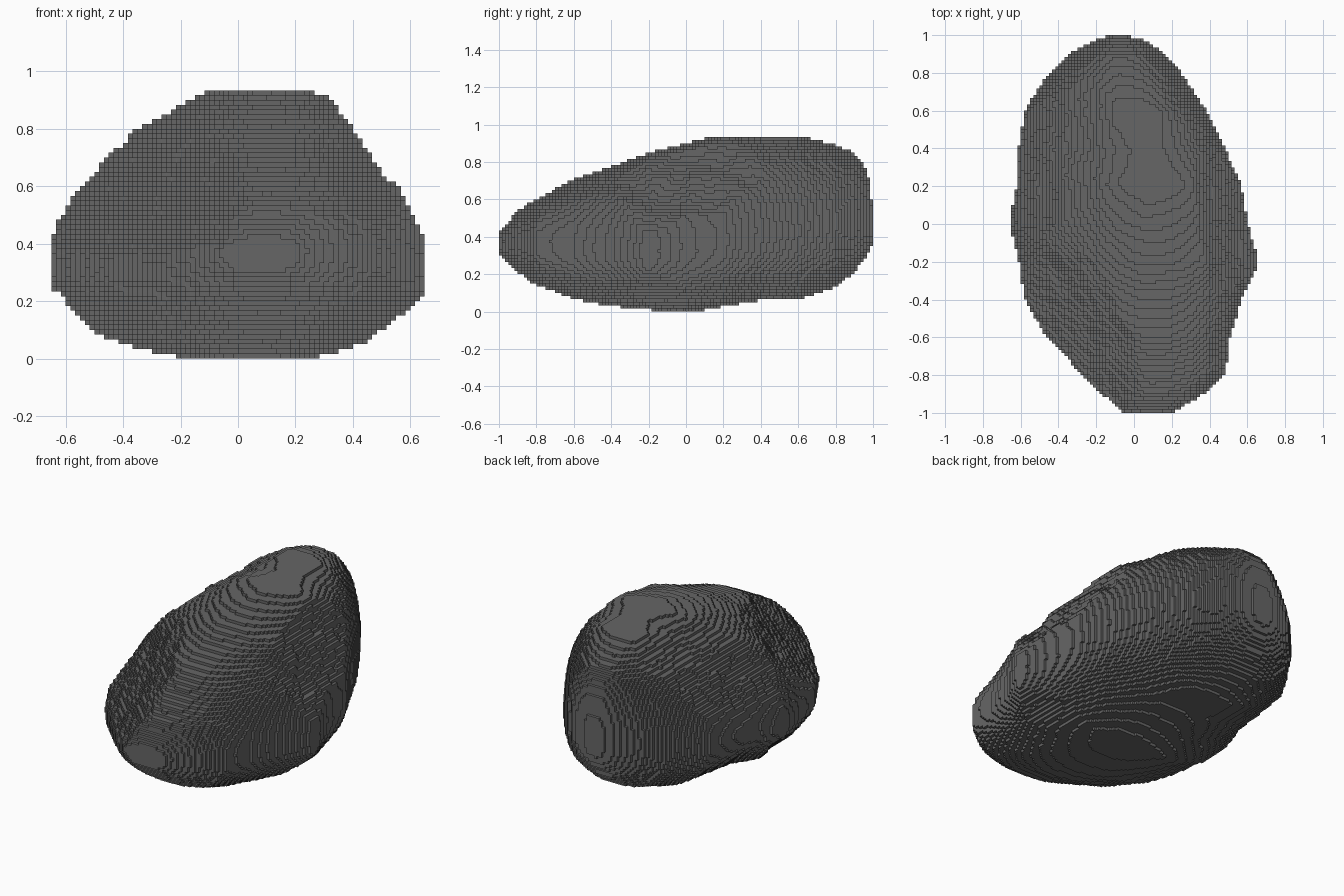
import bpy
from mathutils import Vector, noise

cube = bpy.data.objects.get("Cube")
if cube:
    bpy.data.objects.remove(cube, do_unlink=True)

# Block size and block counts of the stepped rock
BLOCK = 1 / 60
NX, NY, NZ = 78, 120, 56

# Outline of the rock at stations from front to back
STATION = [-1, -.9, -.8, -.6, -.4, -.2, 0, .2, .4, .6, .8, .9, .97, 1]
LOW_X = [-.05, -.17, -.27, -.46, -.58, -.61, -.66, -.62, -.61, -.58, -.45, -.34, -.22, -.13]
HIGH_X = [.2, .37, .48, .51, .57, .66, .6, .57, .48, .38, .25, .16, .07, -.04]
BOTTOM = [.3, .21, .14, .07, .03, .01, -.01, .03, .06, .065, .13, .21, .3, .38]
TOP = [.42, .54, .6, .71, .775, .85, .9, .945, .93, .945, .89, .85, .76, .55]
RIDGE_X = [.08, .09, .1, .09, .08, .08, .08, .09, .05, -.02, -.08, -.09, -.09, -.09]
WAIST_Z = [.37, .37, .36, .34, .32, .3, .33, .37, .4, .43, .46, .47, .48, .47]

# Flat chipped facets: outward direction and distance along it
FACETS = [
    (Vector((-.77, -.64, 1)), 1.087),   # front slope
    (Vector((-1, 0, .9)), 1.065),       # shoulder
    (Vector((-1, 0, 1.7)), 1.69),       # edge of the crown
    (Vector((1, 0, .7)), .945),         # steep flank
    (Vector((1, 0, -1.5)), .34),        # undercuts
    (Vector((-1, 0, -1)), .4),
]


def at(values, y):
    """Value of an outline list at y, straight between stations."""
    for k in range(len(STATION) - 1):
        if y <= STATION[k + 1]:
            t = (y - STATION[k]) / (STATION[k + 1] - STATION[k])
            return values[k] + t * (values[k + 1] - values[k])
    return values[-1]


def solid_blocks():
    """Grid positions of all blocks inside the rock."""
    blocks = set()
    for j in range(NY):
        y = (j + .5) * BLOCK - 1
        low, high, bottom, top, ridge, waist = (
            at(v, y) for v in (LOW_X, HIGH_X, BOTTOM, TOP, RIDGE_X, WAIST_Z))
        for i in range(NX):
            x = (i + .5 - NX / 2) * BLOCK
            u = (x - ridge) / (high - ridge if x > ridge else low - ridge)
            if u > 1.05:
                continue
            for k in range(NZ):
                z = (k + .5) * BLOCK
                upper = z > waist
                w = (z - waist) / (top - waist if upper else bottom - waist)
                if w > 1.05:
                    continue
                # broad shoulder on one flank, leaner on the other
                power = (2.6 if x > ridge else 1.85) if upper else 2.3
                p = Vector((x, y, z))
                lumps = .07 * noise.noise(p * 6) * min(u, 1) * min(w, 1)
                lumps += .012 * noise.noise(p * 14)
                if u ** power + w ** power > 1 + lumps:
                    continue
                if all(p.dot(n) < d + lumps for n, d in FACETS):
                    blocks.add((i, j, k))
    return blocks


def block_skin(blocks):
    """Outer faces of the blocks, with shared corners."""
    verts, faces, index = [], [], {}

    def corner(c):
        if c not in index:
            index[c] = len(verts)
            verts.append(((c[0] - NX / 2) * BLOCK, c[1] * BLOCK - 1, c[2] * BLOCK))
        return index[c]

    for cell in blocks:
        for axis in range(3):
            a, b = (axis + 1) % 3, (axis + 2) % 3
            for side in (0, 1):
                near = list(cell)
                near[axis] += 2 * side - 1
                if tuple(near) in blocks:
                    continue
                quad = []
                for da, db in ((0, 0), (1, 0), (1, 1), (0, 1)):
                    c = list(cell)
                    c[axis] += side
                    c[a] += da
                    c[b] += db
                    quad.append(corner(tuple(c)))
                faces.append(quad if side else quad[::-1])
    return verts, faces


# Stone colour
stone = bpy.data.materials.new("dark grey stone")
stone.use_nodes = True
grey = (.133, .133, .133, 1)
stone.diffuse_color = grey
stone.node_tree.nodes["Principled BSDF"].inputs["Base Color"].default_value = grey

# Rock
verts, faces = block_skin(solid_blocks())
mesh = bpy.data.meshes.new("rock")
mesh.from_pydata(verts, [], faces)
mesh.materials.append(stone)
mesh.update()
rock = bpy.data.objects.new("rock", mesh)
bpy.context.scene.collection.objects.link(rock)
